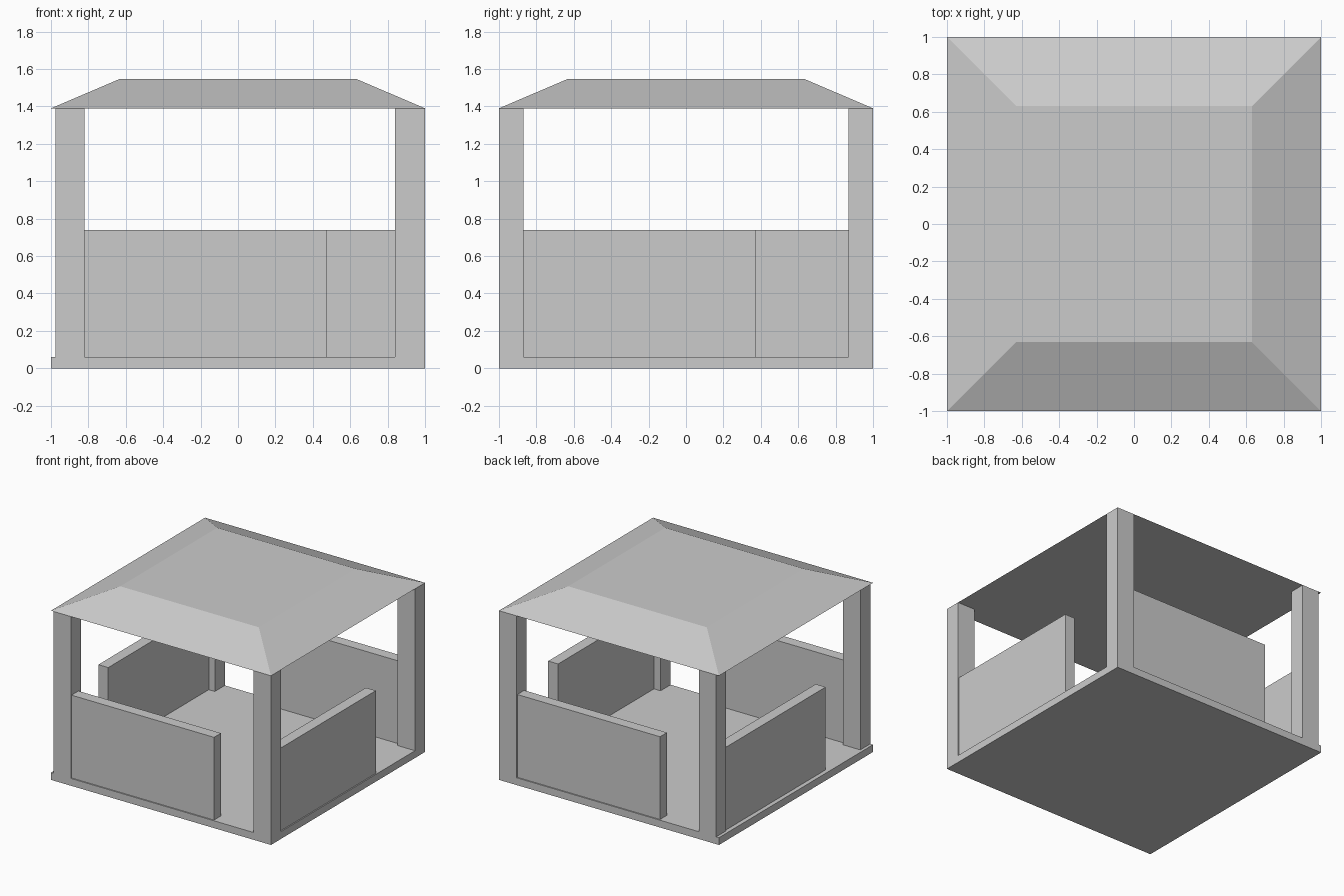
import bpy, bmesh

if "Cube" in bpy.data.objects:
    bpy.data.objects.remove(bpy.data.objects["Cube"])


def box(name, x, y, z):
    """Box from (min, max) ranges on each axis."""
    bm = bmesh.new()
    bmesh.ops.create_cube(bm, size=1)
    for v in bm.verts:
        v.co = [(a + b) / 2 + c * (b - a) for (a, b), c in zip((x, y, z), v.co)]
    return finish(name, bm)


def finish(name, bm):
    mesh = bpy.data.meshes.new(name)
    bm.to_mesh(mesh)
    bm.free()
    obj = bpy.data.objects.new(name, mesh)
    bpy.context.collection.objects.link(obj)
    return obj


FLOOR, RAIL, EAVE, RIDGE = 0.06, 0.74, 1.39, 1.548

# Floor slab
box("floor", (-1, 1), (-1, 1), (0, FLOOR))

# Corner posts (the left pair sits slightly in from the floor edge)
for side, xr in (("left", (-0.975, -0.82)), ("right", (0.84, 1))):
    for end, yr in (("front", (-1, -0.87)), ("back", (0.87, 1))):
        box(f"{end}_{side}_post", xr, yr, (FLOOR, EAVE))

# Half-height walls, each leaving a doorway at one end
half = (FLOOR, RAIL)
box("front_wall", (-0.82, 0.475), (-0.99, -0.90), half)
box("back_wall", (-0.457, 0.84), (0.90, 0.99), half)
box("right_wall", (0.90, 0.99), (-0.87, 0.375), half)
box("left_wall", (-0.965, -0.875), (-0.435, 0.87), half)

# Roof: flat-topped hip, made by tapering a box
roof = box("roof", (-1, 1), (-1, 1), (EAVE, RIDGE))
for v in roof.data.vertices:
    if v.co.z > (EAVE + RIDGE) / 2:
        v.co.x *= 0.63
        v.co.y *= 0.63
